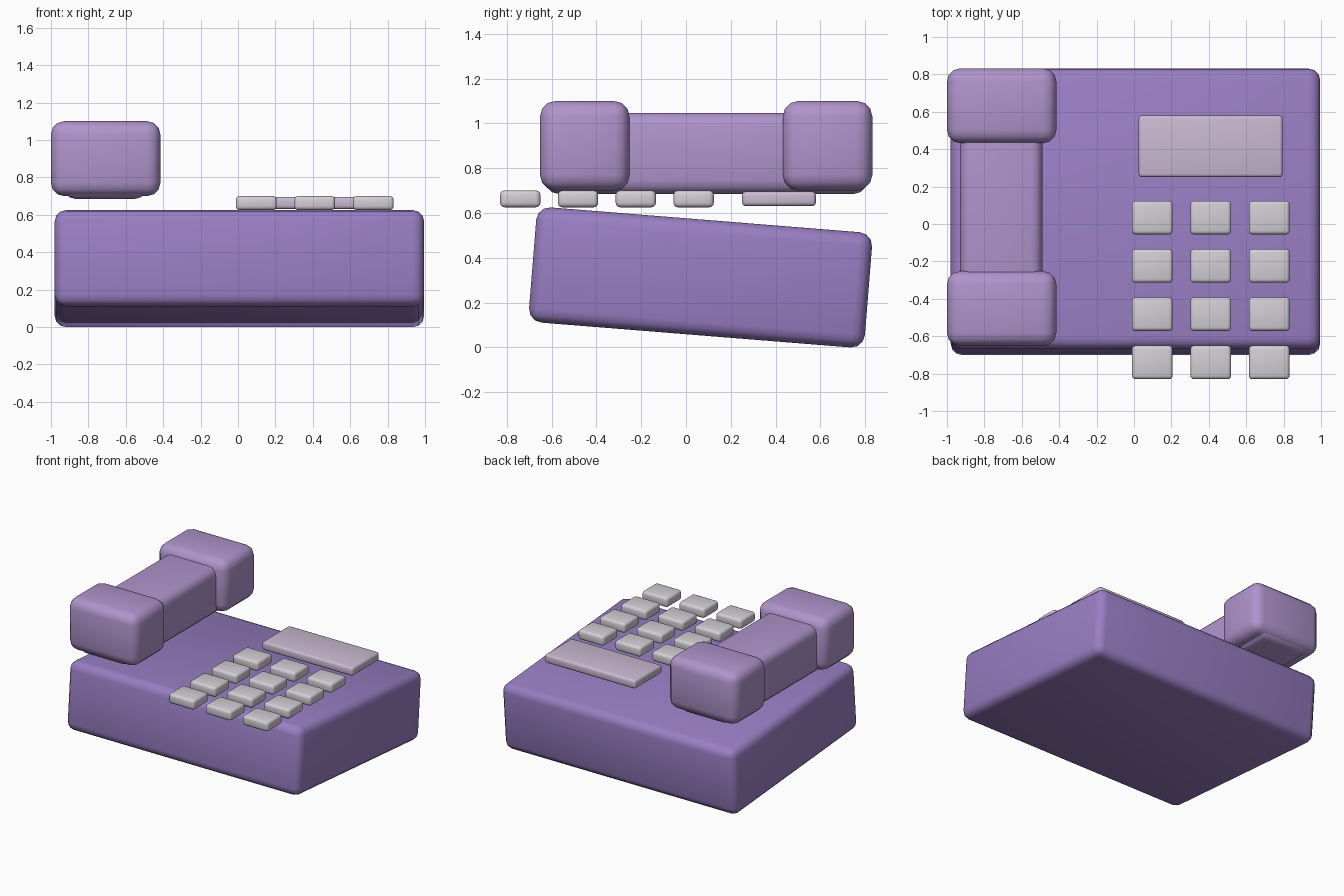
import bpy
import math

if "Cube" in bpy.data.objects:
    bpy.data.objects.remove(bpy.data.objects["Cube"])


def material(name, rgb):
    m = bpy.data.materials.new(name)
    m.diffuse_color = (*rgb, 1)
    m.use_nodes = True
    m.node_tree.nodes["Principled BSDF"].inputs["Base Color"].default_value = m.diffuse_color
    return m


def rounded_box(name, xr, yr, zr, bevel, mat, tilt=0):
    """Bevelled box from its x, y and z ranges, tilted about its centre."""
    ranges = (xr, yr, zr)
    bpy.ops.mesh.primitive_cube_add(size=1, location=[(a + b) / 2 for a, b in ranges])
    ob = bpy.context.object
    ob.name = name
    ob.scale = [b - a for a, b in ranges]
    bpy.ops.object.transform_apply(location=False, rotation=False, scale=True)
    ob.rotation_euler.x = tilt
    ob.data.materials.append(mat)
    mod = ob.modifiers.new("rounding", 'BEVEL')
    mod.width = bevel
    mod.segments = 3
    mod.limit_method = 'NONE'
    bpy.ops.object.modifier_apply(modifier=mod.name)
    bpy.ops.object.shade_smooth_by_angle(angle=math.radians(40))
    return ob


purple = material("body_purple", (0.32, 0.21, 0.55))
lilac = material("handset_lilac", (0.434, 0.296, 0.604))
pale = material("key_grey", (0.65, 0.62, 0.67))
screen = material("display_lilac", (0.59, 0.49, 0.64))

# Tilted body
rounded_box("phone_body", (-0.98, 0.995), (-0.687, 0.817), (0.054, 0.570),
            0.06, purple, tilt=-0.08)

# Handset: bar running through two end blocks
rounded_box("handset_bar", (-0.93, -0.49), (-0.63, 0.81), (0.685, 1.047), 0.06, lilac)
for name, y0 in (("earpiece", 0.432), ("mouthpiece", -0.652)):
    rounded_box(name, (-1.0, -0.415), (y0, y0 + 0.40), (0.70, 1.10), 0.07, lilac)

# Display
rounded_box("display", (0.025, 0.795), (0.25, 0.58), (0.63, 0.696), 0.018, screen)

# Keypad, 3 columns by 4 rows
for row in range(4):
    for col in range(3):
        x = 0.098 + 0.3125 * col
        y = 0.034 - 0.258 * row
        rounded_box(f"key_{row}_{col}", (x - 0.109, x + 0.109), (y - 0.09, y + 0.09),
                    (0.625, 0.70), 0.02, pale)
